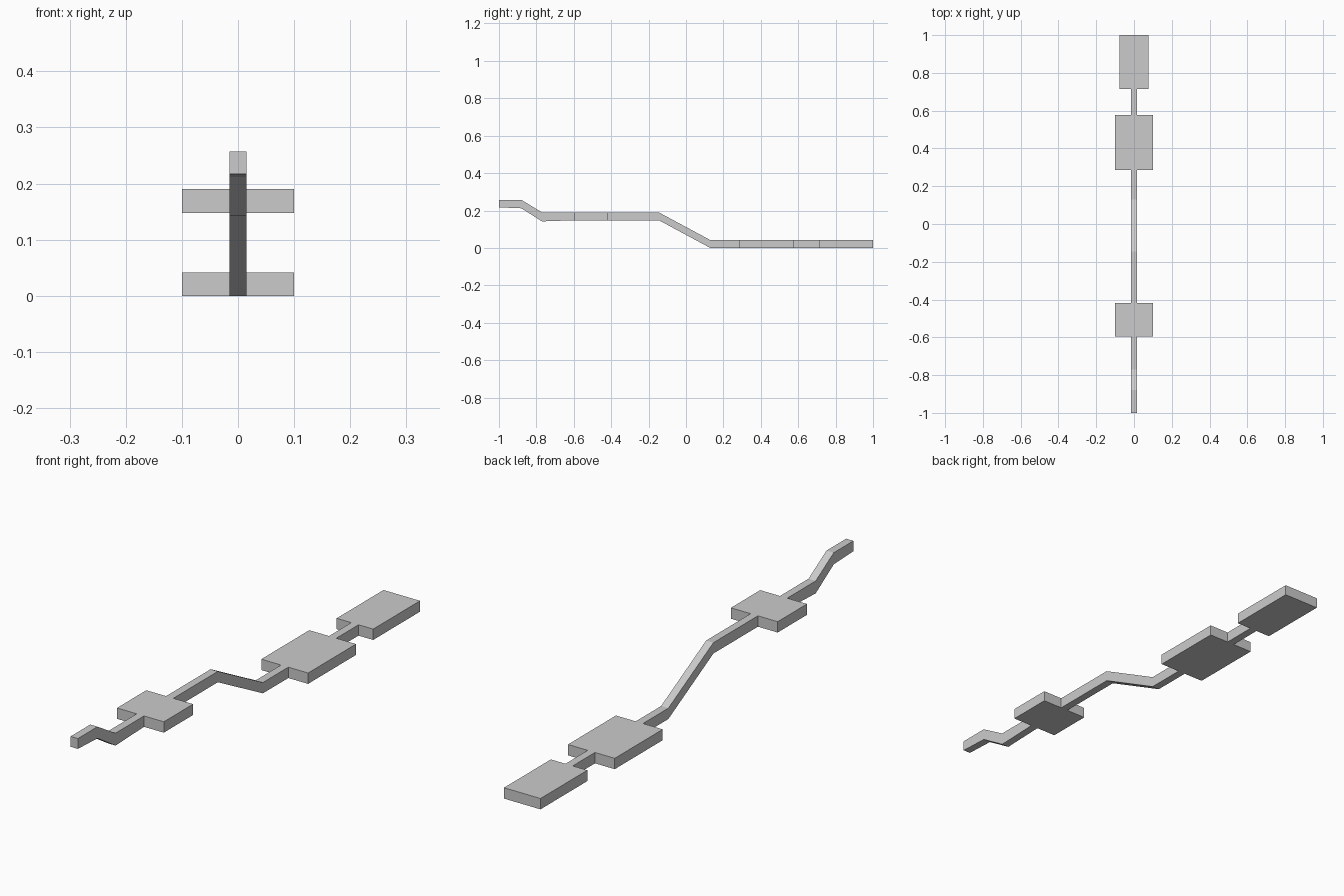
import bpy

if "Cube" in bpy.data.objects:
    bpy.data.objects.remove(bpy.data.objects["Cube"])

BAR = 0.0155  # half width of the narrow strip


def sweep(name, stations, half, cap_front=True, cap_back=True):
    """Rectangular section swept along y through (y, bottom, top) stations."""
    verts, faces = [], []
    for y, lo, hi in stations:
        verts += [(-half, y, lo), (half, y, lo), (half, y, hi), (-half, y, hi)]
    for i in range(len(stations) - 1):
        a = 4 * i
        for k in range(4):
            n = (k + 1) % 4
            faces.append((a + n, a + k, a + 4 + k, a + 4 + n))
    if cap_front:
        faces.append((0, 1, 2, 3))
    if cap_back:
        e = len(verts) - 4
        faces.append((e + 3, e + 2, e + 1, e))
    mesh = bpy.data.meshes.new(name)
    mesh.from_pydata(verts, [], faces)
    obj = bpy.data.objects.new(name, mesh)
    bpy.context.collection.objects.link(obj)
    return obj


LOW = (0.0, 0.042)
HIGH = (0.148, 0.19)

# Wide flat pads
for name, y0, y1, half, level in (
    ("upper_pad", -0.596, -0.417, 0.1, HIGH),
    ("lower_pad", 0.285, 0.578, 0.1, LOW),
    ("end_pad", 0.714, 1.0, 0.078, LOW),
):
    sweep(name, [(y0, *level), (y1, *level)], half)

# Raised front tip stepping down to the upper pad
sweep("front_tip", [(-1.0, 0.217, 0.257), (-0.88, 0.212, 0.257),
                    (-0.77, 0.142, 0.19), (-0.596, *HIGH)], BAR, True, False)

# Sloping strip between the two levels
sweep("ramp_strip", [(-0.417, *HIGH), (-0.145, *HIGH),
                     (0.13, *LOW), (0.285, *LOW)], BAR, False, False)

# Short link between the low pads
sweep("pad_link", [(0.578, *LOW), (0.714, *LOW)], BAR, False, False)
